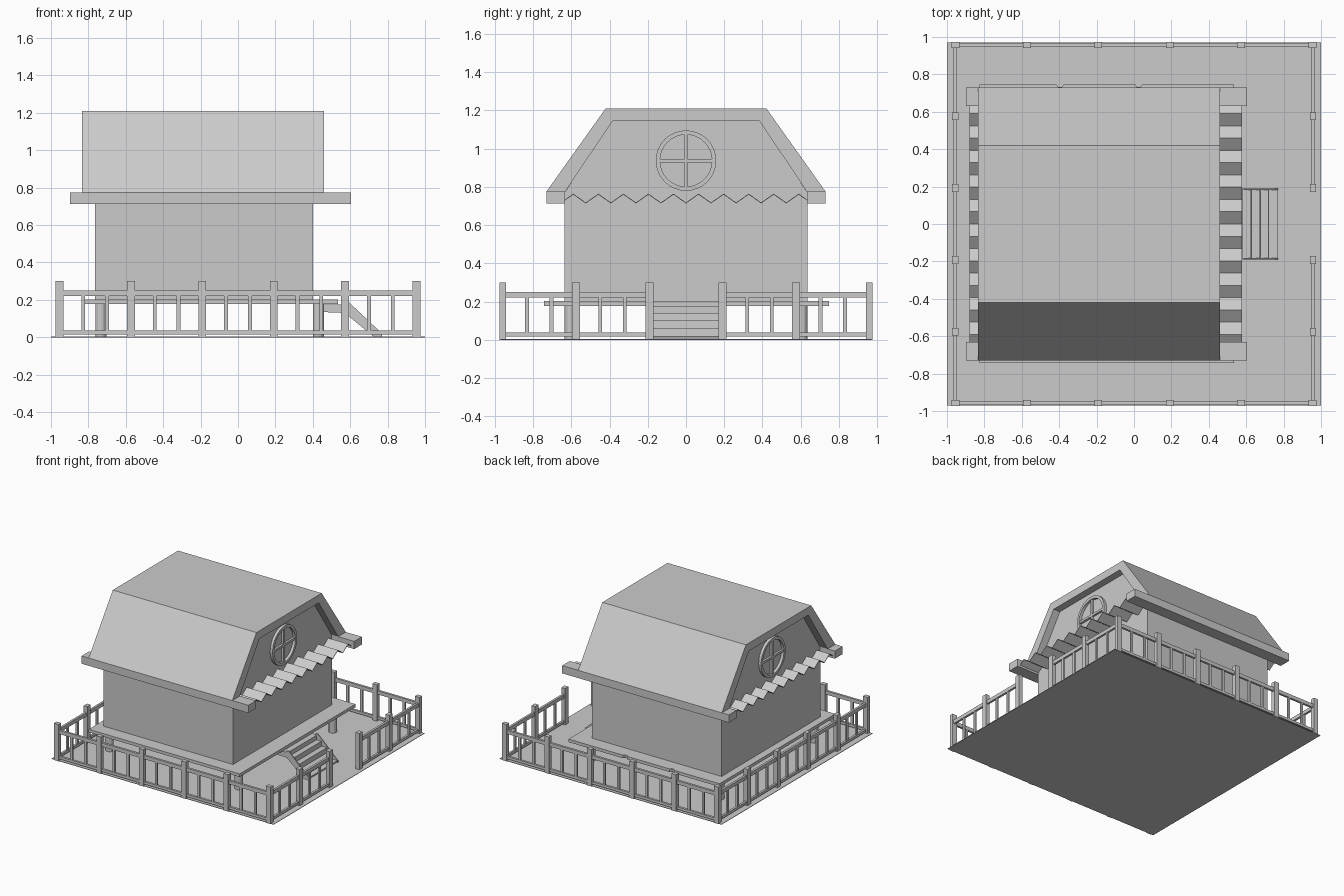
import bpy, bmesh, math
from mathutils import Vector

if "Cube" in bpy.data.objects:
    bpy.data.objects.remove(bpy.data.objects["Cube"])

grey = bpy.data.materials.new("plain grey")
grey.diffuse_color = (0.6, 0.6, 0.6, 1)
grey.use_nodes = True
grey.node_tree.nodes["Principled BSDF"].inputs["Base Color"].default_value = grey.diffuse_color


def finish(name, bm):
    bmesh.ops.recalc_face_normals(bm, faces=bm.faces)
    me = bpy.data.meshes.new(name)
    bm.to_mesh(me)
    bm.free()
    me.materials.append(grey)
    ob = bpy.data.objects.new(name, me)
    bpy.context.collection.objects.link(ob)
    return ob


def add_box(bm, x0, x1, y0, y1, z0, z1):
    vs = bmesh.ops.create_cube(bm, size=1)["verts"]
    for v in vs:
        v.co = Vector((x0 + (v.co.x + .5) * (x1 - x0),
                       y0 + (v.co.y + .5) * (y1 - y0),
                       z0 + (v.co.z + .5) * (z1 - z0)))


def box(name, *dims):
    bm = bmesh.new()
    add_box(bm, *dims)
    return finish(name, bm)


def prism(name, points, axis, lo, hi):
    """Extrude a 2D outline along an axis (the other two axes in order)."""
    bm = bmesh.new()
    def co(p, t):
        c = list(p)
        c.insert(axis, t)
        return c
    face = bm.faces.new([bm.verts.new(co(p, lo)) for p in points])
    new = bmesh.ops.extrude_face_region(bm, geom=[face])["geom"]
    for v in new:
        if isinstance(v, bmesh.types.BMVert):
            v.co[axis] = hi
    return finish(name, bm)


# Ground plate
box("ground_plate", -1, 1, -.97, .97, 0, .004)


# Fence: posts, rails and two balusters per bay
def fence(name, along_x, pos, stops, gap=None):
    bm = bmesh.new()
    def piece(a, b, depth, z0, z1):
        if along_x:
            add_box(bm, a, b, pos - depth, pos + depth, z0, z1)
        else:
            add_box(bm, pos - depth, pos + depth, a, b, z0, z1)
    for s in stops:
        if along_x or abs(s) < .9:      # corner posts belong to the x fences
            piece(s - .021, s + .021, .017, 0, .3)
    for i, (a, b) in enumerate(zip(stops, stops[1:])):
        if i == gap:
            continue
        piece(a, b, .009, .22, .25)
        piece(a, b, .009, .016, .037)
        for k in (1, 2):
            m = a + (b - a) * k / 3
            piece(m - .01, m + .01, .007, .03, .23)
    return finish(name, bm)


x_stops = [-.955 + .382 * i for i in range(6)]
y_stops = [-.96 + .384 * i for i in range(6)]
fence("front_fence", True, -.957, x_stops)
fence("back_fence", True, .957, x_stops)
fence("left_fence", False, -.955, y_stops)
fence("right_fence", False, .957, y_stops, gap=2)

# Deck with two small notches in the back edge
deck = [(-.825, -.742), (.535, -.742), (.535, .747)]
for n in (.025, -.395):
    deck += [(n + .02, .747), (n + .01, .733), (n - .01, .733), (n - .02, .747)]
deck.append((-.825, .747))
prism("deck", deck, 2, .177, .202)

# Round stilts under the deck
for i, x in enumerate((-.733, .43)):
    for j, y in enumerate((-.605, .605)):
        ring = [(x + .03 * math.cos(a * math.pi / 6), y + .03 * math.sin(a * math.pi / 6))
                for a in range(12)]
        prism(f"stilt_{i}{j}", ring, 2, 0, .178)

# House body with gables
prism("house_body", [(-.635, .2), (.635, .2), (.635, .77), (.385, 1.145),
                     (-.385, 1.145), (-.635, .77)], 0, -.765, .4)

# Roof shell and eave beams
prism("roof", [(-.73, .775), (-.42, 1.21), (.42, 1.21), (.73, .775),
               (.632, .775), (.383, 1.145), (-.383, 1.145), (-.632, .775)], 0, -.834, .46)
for s, side in ((-1, "front"), (1, "back")):
    a, b = sorted((s * .632, s * .73))
    box(f"{side}_eave", -.898, .604, a, b, .712, .775)

# Corrugated awnings at both gables
half = .0655
peak_z, valley_z = .764, .718
slope = (peak_z - valley_z) / half
end_z = peak_z - (.635 - 9 * half) * slope
zig = [(-.635, end_z)]
zig += [((k - 9) * half, valley_z if k % 2 else peak_z) for k in range(19)]
zig.append((.635, end_z))
outline = zig + [(y, z - .005) for y, z in reversed(zig)]
prism("right_awning", outline, 0, .395, .578)
prism("left_awning", outline, 0, -.88, -.76)


# Round gable windows: ring frame and crossed bars
def window(name, x, direction):
    bm = bmesh.new()
    n, ro, ri, d = 32, .158, .136, .022 * direction
    loops = []
    for r, dx in ((ro, 0), (ro, d), (ri, d), (ri, 0)):
        loops.append([bm.verts.new((x + dx, r * math.cos(2 * math.pi * i / n),
                                    .937 + r * math.sin(2 * math.pi * i / n)))
                      for i in range(n)])
    for k in range(4):
        a, b = loops[k], loops[(k + 1) % 4]
        for i in range(n):
            j = (i + 1) % n
            bm.faces.new((a[i], a[j], b[j], b[i]))
    x0, x1 = sorted((x, x + d * .8))
    add_box(bm, x0, x1, -.009, .009, .937 - .14, .937 + .14)
    add_box(bm, x0, x1, -.14, .14, .928, .946)
    return finish(name, bm)


window("right_window", .4, 1)
window("left_window", -.765, -1)

# Stairs: side stringers, landing and stepped treads
side = [(.45, .135), (.57, .135), (.73, 0), (.77, 0), (.77, .02),
        (.59, .19), (.575, .19), (.56, .176), (.45, .176)]
for s, nm in ((-1, "front"), (1, "back")):
    a, b = sorted((s * .182, s * .19))
    prism(f"{nm}_stringer", side, 1, a, b)
steps = [(.45, .176), (.58, .176)]
for i in range(4):
    x, z = .58 + .0475 * i, .14 - .04 * i
    steps += [(x, z), (x + .045, z)]
steps += [(.76, 0), (.73, 0), (.57, .13), (.45, .135)]
prism("stair_treads", steps, 1, -.183, .183)
